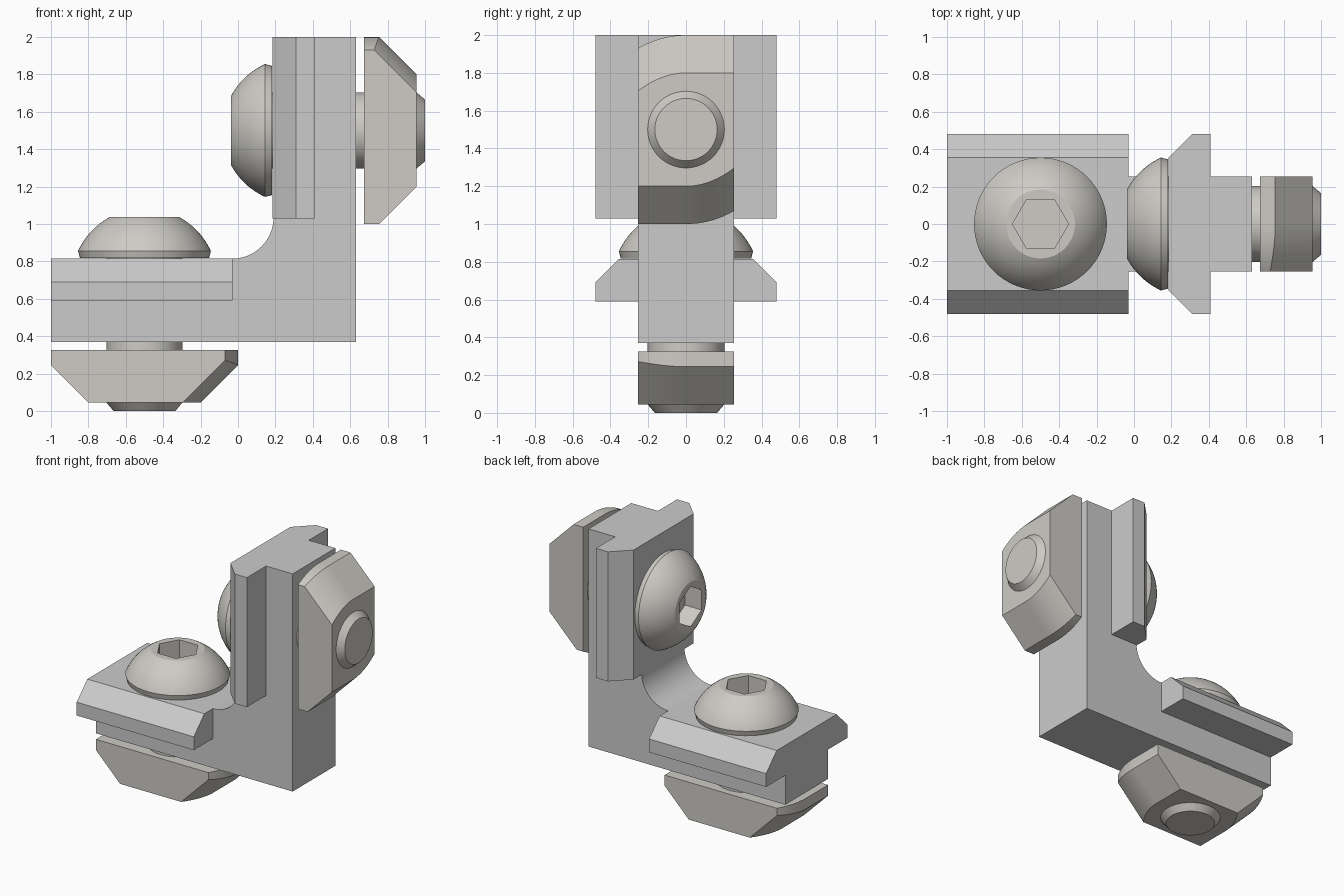
import bpy, bmesh
from math import sin, cos, pi, sqrt, radians, atan2
from mathutils import Matrix, Vector

if "Cube" in bpy.data.objects:
    bpy.data.objects.remove(bpy.data.objects["Cube"])

W = 0.253          # half width of bracket and nuts
# Turns the lower fastener set into the upright one: (x,y,z) -> (1-z, y, 2+x)
UPRIGHT = Matrix(((0, 0, -1, 1), (0, 1, 0, 0), (1, 0, 0, 2), (0, 0, 0, 1)))

steel = bpy.data.materials.new("warm_steel")
steel.diffuse_color = (0.62, 0.60, 0.56, 1)
steel.use_nodes = True
steel.node_tree.nodes["Principled BSDF"].inputs["Base Color"].default_value = steel.diffuse_color


def finish(name, bm, mat=None):
    bmesh.ops.recalc_face_normals(bm, faces=bm.faces)
    me = bpy.data.meshes.new(name)
    bm.to_mesh(me)
    bm.free()
    ob = bpy.data.objects.new(name, me)
    bpy.context.collection.objects.link(ob)
    if mat:
        me.materials.append(mat)
    return ob


def loft(name, sections, mat=None):
    """Skin a list of closed sections and cap both ends."""
    bm = bmesh.new()
    rings = [[bm.verts.new(p) for p in s] for s in sections]
    n = len(rings[0])
    for a, b in zip(rings, rings[1:]):
        for i in range(n):
            j = (i + 1) % n
            bm.faces.new((a[i], a[j], b[j], b[i]))
    bm.faces.new(rings[0])
    bm.faces.new(rings[-1])
    return finish(name, bm, mat)


def activate(ob):
    bpy.ops.object.select_all(action='DESELECT')
    ob.select_set(True)
    bpy.context.view_layer.objects.active = ob


def boolean(ob, other, op):
    mod = ob.modifiers.new("bool", 'BOOLEAN')
    mod.operation, mod.object, mod.solver = op, other, 'EXACT'
    activate(ob)
    bpy.ops.object.modifier_apply(modifier=mod.name)
    bpy.data.objects.remove(other)


def smooth(ob):
    activate(ob)
    bpy.ops.object.shade_smooth_by_angle(angle=radians(25))


# L-shaped bracket with filleted inner corner
fillet = [(-0.03 + 0.22 * cos(a), 1.035 - 0.22 * sin(a))
          for a in (i * pi / 2 / 16 for i in range(17))]
ell = [(-1, 0.37), (0.63, 0.37), (0.63, 2), (0.19, 2)] + fillet + [(-1, 0.815)]
bracket = loft("corner_bracket", [[(x, y, z) for x, z in ell] for y in (-W, W)])

# Chamfered slot wings on both arms
half = [(0.48, 0.59), (0.48, 0.69), (0.355, 0.815)]
wing = half + [(-y, z) for y, z in reversed(half)]
for upright in (False, True):
    sections = [[Vector((x, y, z)) for y, z in wing] for x in (-1, -0.03)]
    if upright:
        sections = [[Vector((1 - p.z, p.y, 1 - p.x)) for p in s] for s in sections]
    boolean(bracket, loft("wing", sections), 'UNION')
smooth(bracket)


# Button-head screw: revolved profile with hexagonal socket
def screw(name):
    c, R = 0.694, 0.39
    a0, a1 = atan2(0.855 - c, 0.355), atan2(1.038 - c, 0.184)
    prof = [(0.165, 0), (0.203, 0.045), (0.203, 0.817), (0.345, 0.817)]
    prof += [(R * cos(a), c + R * sin(a))
             for a in (a0 + (a1 - a0) * i / 12 for i in range(13))]
    n = 64
    ob = loft(name, [[(-0.5 + r * cos(2 * pi * k / n), r * sin(2 * pi * k / n), z)
                      for k in range(n)] for r, z in prof], steel)
    socket = loft("socket", [[(-0.5 + 0.15 * cos(k * pi / 3), 0.15 * sin(k * pi / 3), z)
                              for k in range(6)] for z in (0.9, 1.2)], steel)
    boolean(ob, socket, 'DIFFERENCE')
    return ob


# Roll-in slot nut: bevelled block with two opposite corners rounded
def slot_nut(name):
    def end(y, rounded):
        if not rounded:
            return 0.5, 0.3
        return sqrt(0.25 - y * y), 0.3 - 0.095 * (y / W) ** 2

    sections = []
    for i in range(-12, 13):
        y = W * i / 12
        rt, rb = end(y, y < 0)
        lt, lb = end(y, y > 0)
        pts = [(-lt, 0.325), (rt, 0.325), (rt, 0.045 + rt - rb), (rb, 0.045),
               (-lb, 0.045), (-lt, 0.045 + lt - lb)]
        sections.append([(x - 0.5, y, z) for x, z in pts])
    return loft(name, sections, steel)


# Lower and upright fastener sets
for where in ("lower", "upright"):
    for ob in (screw(where + "_screw"), slot_nut(where + "_nut")):
        if where == "upright":
            ob.data.transform(UPRIGHT)
        smooth(ob)
